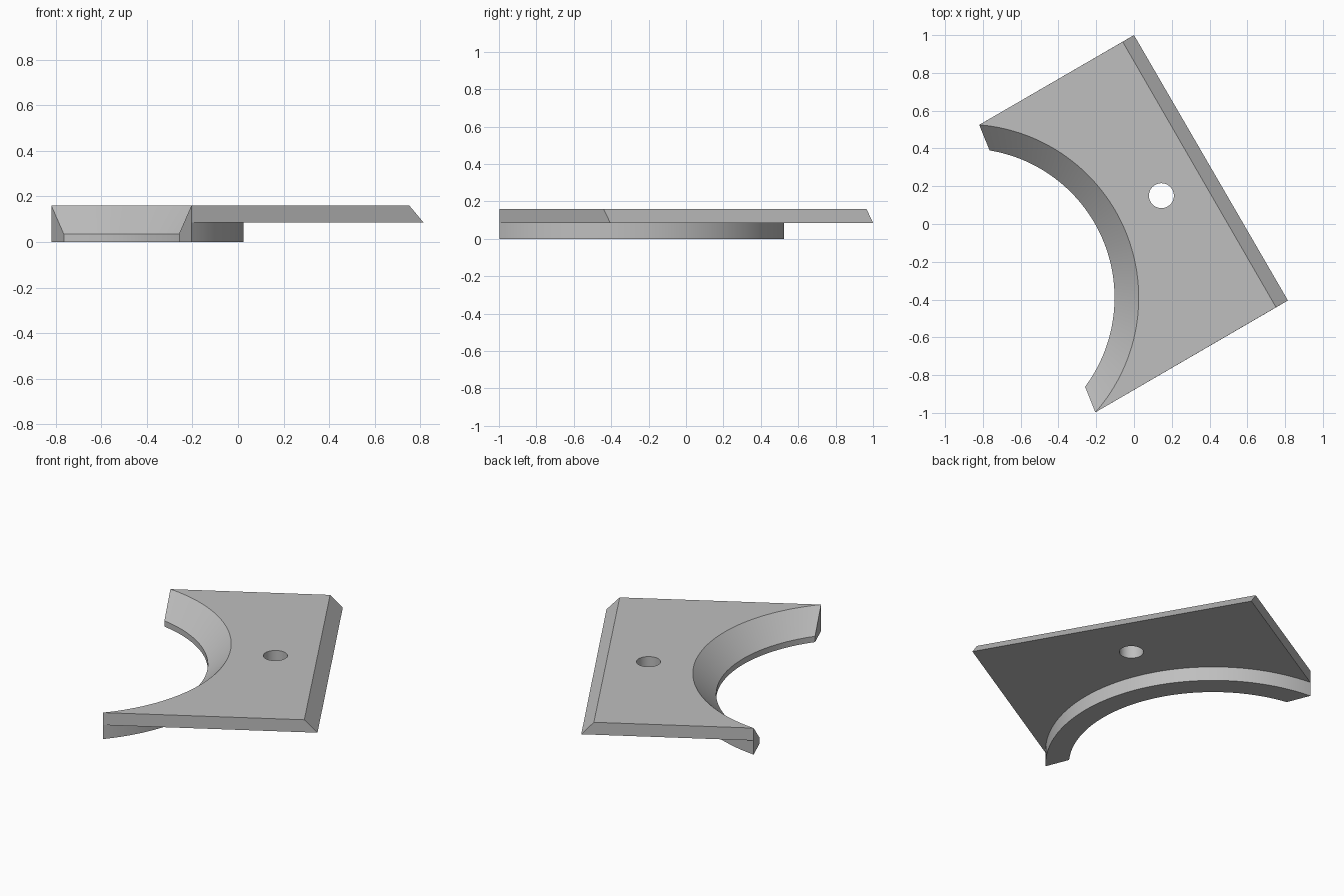
import bpy, bmesh
from math import acos, sin, cos, radians
from mathutils import Vector

cube = bpy.data.objects.get("Cube")
if cube:
    bpy.data.objects.remove(cube, do_unlink=True)

CENTER = Vector((-0.893, -0.39))   # centre of the round cutout
AIM = radians(22)                  # direction the arc bulges towards
CHORD = 0.411                      # distance of the flat lip ends from the centre
SEGMENTS = 64
LOW, TOP = 0.085, 0.16             # plate underside and top

grey = bpy.data.materials.new("plain_grey")
grey.use_nodes = True
grey.diffuse_color = (0.52, 0.52, 0.52, 1)
grey.node_tree.nodes["Principled BSDF"].inputs["Base Color"].default_value = (0.52, 0.52, 0.52, 1)

bm = bmesh.new()


def arc(radius, z):
    """Row of vertices on the arc, ending on the chord at both sides."""
    half = acos(CHORD / radius)
    row = []
    for i in range(SEGMENTS + 1):
        a = AIM + half * (2 * i / SEGMENTS - 1)
        row.append(bm.verts.new((CENTER.x + radius * cos(a), CENTER.y + radius * sin(a), z)))
    return row


# Curved lip: section swept along the arc, open where the plate joins
section = [(0.918, LOW), (0.918, 0), (0.79, 0), (0.79, 0.035), (0.918, TOP)]
rows = [arc(r, z) for r, z in section]
for a, b in zip(rows, rows[1:]):
    for i in range(SEGMENTS):
        bm.faces.new((a[i], a[i + 1], b[i + 1], b[i]))
for end in (0, -1):
    bm.faces.new([row[end] for row in rows])

# Plate with one bevelled long edge
under, upper = rows[0], rows[-1]
far_low = [bm.verts.new((x, y, LOW)) for x, y in ((0.0, 1.0), (0.815, -0.405))]
far_top = [bm.verts.new((x, y, TOP)) for x, y in ((-0.06, 0.965), (0.752, -0.441))]
bm.faces.new(under + far_low)
bm.faces.new(upper + far_top)
bm.faces.new((far_low[0], far_low[1], far_top[1], far_top[0]))
bm.faces.new((under[-1], upper[-1], far_top[0], far_low[0]))
bm.faces.new((under[0], upper[0], far_top[1], far_low[1]))
bmesh.ops.recalc_face_normals(bm, faces=bm.faces[:])

mesh = bpy.data.meshes.new("bracket_plate")
bm.to_mesh(mesh)
bm.free()
mesh.materials.append(grey)
plate = bpy.data.objects.new("bracket_plate", mesh)
bpy.context.collection.objects.link(plate)

# Round screw hole
bpy.ops.mesh.primitive_cylinder_add(vertices=48, radius=0.066, depth=0.4, location=(0.145, 0.15, 0.12))
cutter = bpy.context.object
cutter.name = "hole_cutter"
cutter.hide_render = True
cutter.data.materials.append(grey)

bpy.ops.object.select_all(action='DESELECT')
plate.select_set(True)
bpy.context.view_layer.objects.active = plate
cut = plate.modifiers.new("screw_hole", 'BOOLEAN')
cut.operation = 'DIFFERENCE'
cut.solver = 'EXACT'
cut.object = cutter
bpy.ops.object.modifier_apply(modifier=cut.name)
bpy.data.objects.remove(cutter, do_unlink=True)
bpy.ops.object.shade_smooth_by_angle(angle=radians(30))
